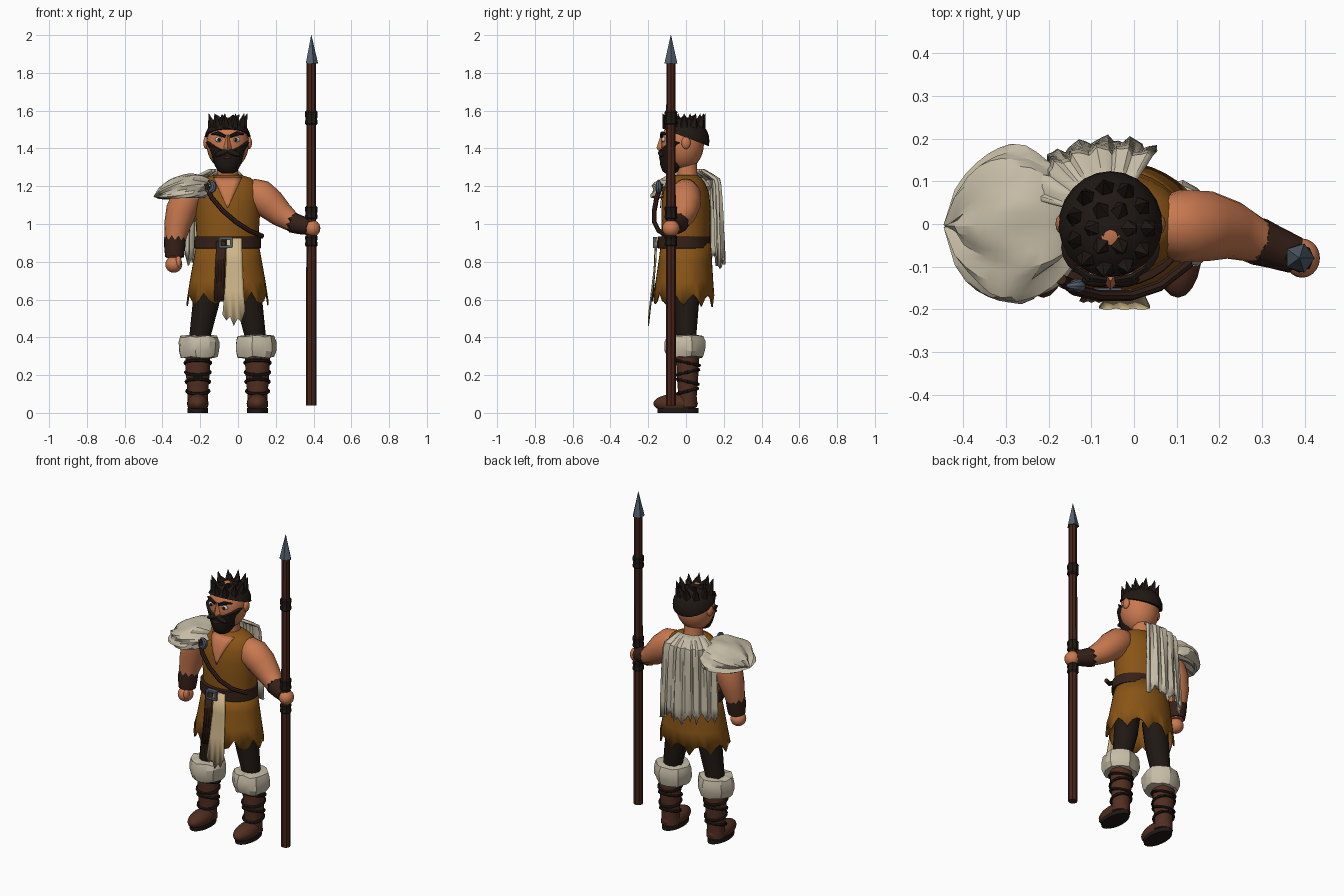
import bpy, bmesh, math, random
from math import sin, cos, pi, sqrt
from mathutils import Vector, Matrix

if "Cube" in bpy.data.objects:
    bpy.data.objects.remove(bpy.data.objects["Cube"])

random.seed(4)
CX = -0.055  # body centre line


def mat(name, *c):
    m = bpy.data.materials.new(name)
    m.diffuse_color = (*c, 1)
    m.use_nodes = True
    m.node_tree.nodes["Principled BSDF"].inputs["Base Color"].default_value = m.diffuse_color
    return m


SKIN = mat("skin", .58, .19, .08)
TUNIC = mat("tunic_leather", .25, .09, .008)
HAIR = mat("dark_hair", .014, .009, .007)
DARK = mat("dark_leather", .035, .014, .009)
BOOT = mat("boot_leather", .085, .028, .015)
WOOD = mat("wood", .06, .017, .01)
FUR = mat("fur", .56, .50, .38)
CLOTH = mat("cloth", .62, .47, .25)
METAL = mat("metal", .09, .12, .16)
WHITE = mat("eye_white", .8, .8, .8)


def finish(name, bm, m, angle=40, thick=0):
    bmesh.ops.recalc_face_normals(bm, faces=bm.faces)
    me = bpy.data.meshes.new(name)
    bm.to_mesh(me)
    bm.free()
    me.materials.append(m)
    if angle:
        me.polygons.foreach_set("use_smooth", [True] * len(me.polygons))
        me.set_sharp_from_angle(angle=math.radians(angle))
    ob = bpy.data.objects.new(name, me)
    bpy.context.collection.objects.link(ob)
    if thick:
        mod = ob.modifiers.new("thickness", 'SOLIDIFY')
        mod.thickness, mod.offset = thick, 0
    return ob


def skin_rows(name, rows, m, closed=True, caps=True, **kw):
    bm = bmesh.new()
    vs = [[bm.verts.new(p) for p in r] for r in rows]
    n = len(vs[0])
    for a, b in zip(vs, vs[1:]):
        for i in range(n if closed else n - 1):
            j = (i + 1) % n
            bm.faces.new((a[i], a[j], b[j], b[i]))
    if closed and caps:
        bm.faces.new(vs[0])
        bm.faces.new(vs[-1])
    return finish(name, bm, m, **kw)


def ring(x, y, z, rx, ry, n=24, wave=None):
    """Horizontal ellipse; wave(i, angle) returns (radius factor, z offset)."""
    out = []
    for i in range(n):
        a = 2 * pi * i / n
        f, dz = wave(i, a) if wave else (1, 0)
        out.append((x + rx * f * cos(a), y + ry * f * sin(a), z + dz))
    return out


def tube(name, pts, m, n=14, jag=0, **kw):
    """Round sweep through (x, y, z, radius) points, optional toothed start."""
    P = [Vector(p[:3]) for p in pts]
    rows = []
    for k, p in enumerate(P):
        t = (P[min(k + 1, len(P) - 1)] - P[max(k - 1, 0)]).normalized()
        u = t.cross(Vector((0, 1, 0.01))).normalized()
        v = t.cross(u)
        rows.append([p + pts[k][3] * (u * cos(2 * pi * i / n) + v * sin(2 * pi * i / n))
                     + t * (jag * (i % 2) if k == 0 else 0) for i in range(n)])
    return skin_rows(name, rows, m, **kw)


def ball(name, c, r, m, rot=None, cuts=(), seg=20, rings=12):
    bm = bmesh.new()
    M = Matrix.Translation(c) @ (rot or Matrix()) @ Matrix.Diagonal((*r, 1))
    bmesh.ops.create_uvsphere(bm, u_segments=seg, v_segments=rings, radius=1, matrix=M)
    for co, no in cuts:  # removes the side the normal points to
        g = bmesh.ops.bisect_plane(bm, geom=bm.verts[:] + bm.edges[:] + bm.faces[:],
                                   plane_co=co, plane_no=no, clear_outer=True)
        bmesh.ops.edgeloop_fill(bm, edges=[e for e in bm.edges if e.is_boundary])
    return finish(name, bm, m)


# torso and skirt
TORSO = [(.90, .163, .128), (1.0, .168, .13), (1.1, .175, .13), (1.17, .175, .12),
         (1.22, .155, .10), (1.245, .12, .08), (1.26, .07, .055)]


def torso_y(x, z):
    for (z0, a0, b0), (z1, a1, b1) in zip(TORSO, TORSO[1:]):
        if z <= z1:
            break
    t = max(0, min(1, (z - z0) / (z1 - z0)))
    rx, ry = a0 + t * (a1 - a0), b0 + t * (b1 - b0)
    return -ry * sqrt(max(.05, 1 - ((x - CX) / rx) ** 2))


skin_rows("tunic_top", [ring(CX, 0, z, a, b, 32) for z, a, b in TORSO], TUNIC)
skin_rows("tunic_skirt", [ring(CX, -.004 * k, .9 - .1 * k, .16 + .018 * k, .128 + .01 * k, 40,
          (lambda i, a: (1, (-.03, .0, .03, 0)[i % 4] + .01 * sin(3 * i))) if k == 3 else None)
          for k in range(4)], TUNIC, caps=False, thick=.008)
skin_rows("belt", [ring(CX, -.01, z, a, a * .79, 32) for z, a in
                   ((.87, .16), (.872, .178), (.933, .176), (.935, .155))], DARK)
# open neck, laid on the chest
rows = []
for k in range(7):
    z, h = 1.247 - .027 * k, .075 * (1 - k / 6) + .001
    rows.append([(CX + h * s, torso_y(CX + h * s, z) - .005, z) for s in (-1, -.5, 0, .5, 1)])
skin_rows("open_neck", rows, SKIN, closed=False, thick=.004)
tube("neck", [(CX, .01, 1.2, .066), (CX, .005, 1.27, .056), (CX, 0, 1.36, .056)], SKIN)

# front cloth, hanging strap, buckle
for name, m, prof in (
        ("front_cloth", CLOTH, [(-.02, .04, .925, -.155), (-.02, .043, .8, -.16), (-.02, .05, .65, -.178), (-.022, .06, .52, -.195)]),
        ("hanging_strap", DARK, [(-.09, .024, .91, -.158), (-.095, .025, .75, -.165), (-.1, .027, .59, -.178)])):
    rows = [[(x + h * (i / 3 - 1), y - .004 * (i % 2), z) for i in range(7)] for x, h, z, y in prof]
    if m is CLOTH:
        rows[-1] = [(x, y, z + d) for (x, y, z), d in zip(rows[-1], (0, -.03, -.01, -.06, -.02, -.04, .02))]
    skin_rows(name, rows, m, closed=False, thick=.006)
for name, x, z, w, h in (("buckle_top", -.065, .925, .034, .006), ("buckle_bottom", -.065, .88, .034, .006),
                         ("buckle_left", -.095, .902, .006, .026), ("buckle_right", -.035, .902, .006, .026)):
    skin_rows(name, [[(x - w, y, z - h), (x + w, y, z - h), (x + w, y, z + h), (x - w, y, z + h)]
                     for y in (-.175, -.15)], METAL, angle=0)

# chest strap and crescent clasp
tube("chest_strap", [(-.17, -.13, 1.21, .013), (-.14, -.155, 1.14, .013), (-.08, -.168, 1.07, .013),
                     (-.01, -.168, 1.01, .013), (.06, -.145, .965, .013), (.13, -.09, .935, .013)], DARK, n=8)
tube("clasp", [(-.155 + .026 * cos(a), -.145, 1.2 + .028 * sin(a), .004 + .013 * sin(pi * k / 10))
               for k in range(11) for a in (-2.3 + .4 * k,)], METAL, n=8)

# legs: trousers, fur cuffs, boots, laces
for side, s in (("right", -1), ("left", 1)):
    x = CX + .158 * s
    tube(side + "_trouser", [(CX + .1 * s, 0, .72, .075), (CX + .115 * s, 0, .58, .07),
                             (x - .01 * s, 0, .4, .055), (x, 0, .3, .05)], HAIR)
    fx = CX + .15 * s
    tuft = lambda i, a: (1 + .045 * sin(2.1 * i) + random.uniform(-.03, .03), random.uniform(-.006, .006))
    skin_rows(side + "_fur_cuff", [ring(fx, -.006, z, r, r * .97, 18, tuft) for z, r in
              ((.292, .06), (.295, .095), (.33, .107), (.375, .107), (.405, .097), (.41, .055))], FUR, angle=25)
    skin_rows(side + "_boot_shaft", [ring(x, .008, z, r, r * .92, 16) for z, r in
              ((.03, .055), (.09, .053), (.15, .058), (.22, .064), (.3, .066))], BOOT)
    ball(side + "_boot_foot", (x, -.055, .05), (.057, .118, .05), BOOT, cuts=[((0, 0, .02), (0, 0, -1))])
    skin_rows(side + "_sole", [ring(x, -.042, z, .055, .108, 20) for z in (0, .026)], HAIR)
    for k in range(4):
        pts = []
        for i in range(19):
            a = 2 * pi * i / 18
            r = .059 + .003 * k
            pts.append((x + r * cos(a), .008 + r * .94 * sin(a), .115 + .05 * k + .014 * sin(a) * (-1) ** k, .0085))
        tube(f"{side}_lace_{k}", pts, HAIR, n=6)

# arms, bracers, hands
tube("left_arm", [(.03, 0, 1.2, .02), (.06, 0, 1.185, .062), (.11, -.005, 1.155, .086), (.17, -.005, 1.105, .083),
                  (.23, -.015, 1.05, .068), (.29, -.04, 1.01, .052), (.37, -.07, .985, .036)], SKIN, n=18)
tube("left_bracer", [(.275, -.035, 1.012, .056), (.33, -.055, .995, .05), (.378, -.073, .985, .044)], DARK, n=20, jag=.022)
ball("left_fist", (.394, -.08, .977), (.042, .046, .044), SKIN)
tube("right_arm", [(-.17, 0, 1.22, .03), (-.215, 0, 1.2, .072), (-.265, 0, 1.15, .084), (-.30, 0, 1.07, .082),
                   (-.322, -.005, .99, .07), (-.334, -.015, .91, .054), (-.338, -.025, .82, .04)], SKIN, n=18)
tube("right_bracer", [(-.333, -.015, .935, .058), (-.335, -.02, .88, .056), (-.336, -.025, .825, .05)], DARK, n=20, jag=.025)
ball("right_fist", (-.34, -.035, .786), (.045, .046, .044), SKIN)
ball("right_thumb", (-.315, -.062, .8), (.016, .02, .032), SKIN)

# head and face
ball("head", (CX, -.018, 1.425), (.112, .113, .14), SKIN, seg=24, rings=16)
ball("hair_cap", (CX, -.01, 1.44), (.124, .134, .125), HAIR, seg=24, rings=16,
     cuts=[((0, 0, 1.458), (0, -.38, -1))])
for k in range(17):
    a, r = (2 * pi * k / 11, .082) if k < 11 else (2 * pi * k / 6, .04)
    d = Vector((cos(a), sin(a) * 1.1, 0))
    b = Vector((CX, -.01, 1.515 if k < 11 else 1.545)) + d * r
    e = b + d * .022 + Vector((0, 0, .07 if k < 11 else .035))
    tube(f"hair_spike_{k}", [(*b, .027), (*e, .001)], HAIR, n=5, angle=0)
beard_top = lambda i, a: (1, .05 * abs(cos(a)) ** 1.5)
skin_rows("beard", [ring(CX, y, z, rx, ry, 24, beard_top if z > 1.33 else None) for z, y, rx, ry in
                    ((1.268, -.085, .03, .025), (1.28, -.08, .05, .045), (1.31, -.07, .068, .066),
                     (1.345, -.062, .096, .078), (1.383, -.055, .116, .084), (1.39, -.05, .10, .07))], HAIR)
ball("mouth", (CX, -.138, 1.352), (.022, .006, .006), BOOT, seg=12, rings=8)
for side, s in (("right", -1), ("left", 1)):
    ball(side + "_moustache", (CX + .03 * s, -.13, 1.376), (.04, .018, .015), HAIR, Matrix.Rotation(.35 * s, 4, 'Y'))
    ball(side + "_ear", (CX + .113 * s, 0, 1.43), (.016, .024, .033), SKIN)
    ball(side + "_eye", (CX + .046 * s, -.118, 1.447), (.021, .01, .014), WHITE)
    ball(side + "_pupil", (CX + .044 * s, -.127, 1.447), (.009, .004, .01), HAIR, seg=12, rings=8)
    tube(side + "_eyebrow", [(CX + .012 * s, -.132, 1.463, .008), (CX + .05 * s, -.126, 1.48, .011),
                             (CX + .085 * s, -.1, 1.476, .004)], HAIR, n=6)
skin_rows("nose", [ring(CX, y, z, a, b, 4) for z, y, a, b in
                   ((1.39, -.128, .019, .02), (1.405, -.13, .02, .026), (1.47, -.122, .009, .012))], SKIN, angle=0)

# shoulder fur: ridged shell swept outwards, flat underneath
rows = []
for k in range(13):
    t = k / 12
    w = sin(pi * t) ** .55 + .02
    row = []
    for i in range(36):
        a = 2 * pi * i / 36
        f = w * (1 + .045 * sin(9 * a + 5 * t) + .04 * sin(5 * a - 9 * t) + random.uniform(-.015, .015))
        z = 1.195 - .05 * t + .085 * (1.15 - .2 * t) * f * sin(a)
        row.append((-.125 - .31 * t + .012 * sin(7 * a), -.005 + .178 * f * cos(a),
                    max(z, 1.137 + .006 * sin(3 * i))))
    rows.append(row)
skin_rows("shoulder_fur", rows, FUR, angle=22)

# back cape: folded fur sheet with ragged hem
rows = []
for v in range(12):
    t = v / 11
    s = min(1, .5 + 2.6 * t)
    row = []
    for i in range(31):
        a = math.radians(62 + 100 * i / 30)
        fold = .008 * sin(i * 1.3 + 2 * t) + .004 * sin(i * 2.9)
        row.append((CX + (.195 + .03 * t + fold) * s * cos(a), (.158 + .025 * t + fold) * s * sin(a) + .01,
                    1.285 - .25 * t * t - .225 * t
                    + (random.uniform(-.045, .035) if v == 11 else 0)))
    rows.append(row)
skin_rows("back_cape", rows, FUR, closed=False, angle=25, thick=.014)

# spear
SX, SY = .388, -.08
skin_rows("spear_shaft", [ring(SX, SY, z, r, r, 8) for z, r in ((.04, .027), (.64, .027), (1.86, .024))], WOOD, angle=0)
skin_rows("spear_head", [ring(SX, SY, z, r, r, 5) for z, r in ((1.85, .036), (2.0, .001))], METAL, angle=0)
for k, (z0, z1) in enumerate(((.88, .94), (1.025, 1.095), (1.525, 1.6))):
    skin_rows(f"spear_wrap_{k}", [ring(SX, SY, z, r, r, 8) for z, r in
              ((z0, .028), (z0 + .008, .034), (z0 + .03, .031), (z1 - .008, .034), (z1, .028))], HAIR, angle=0)
